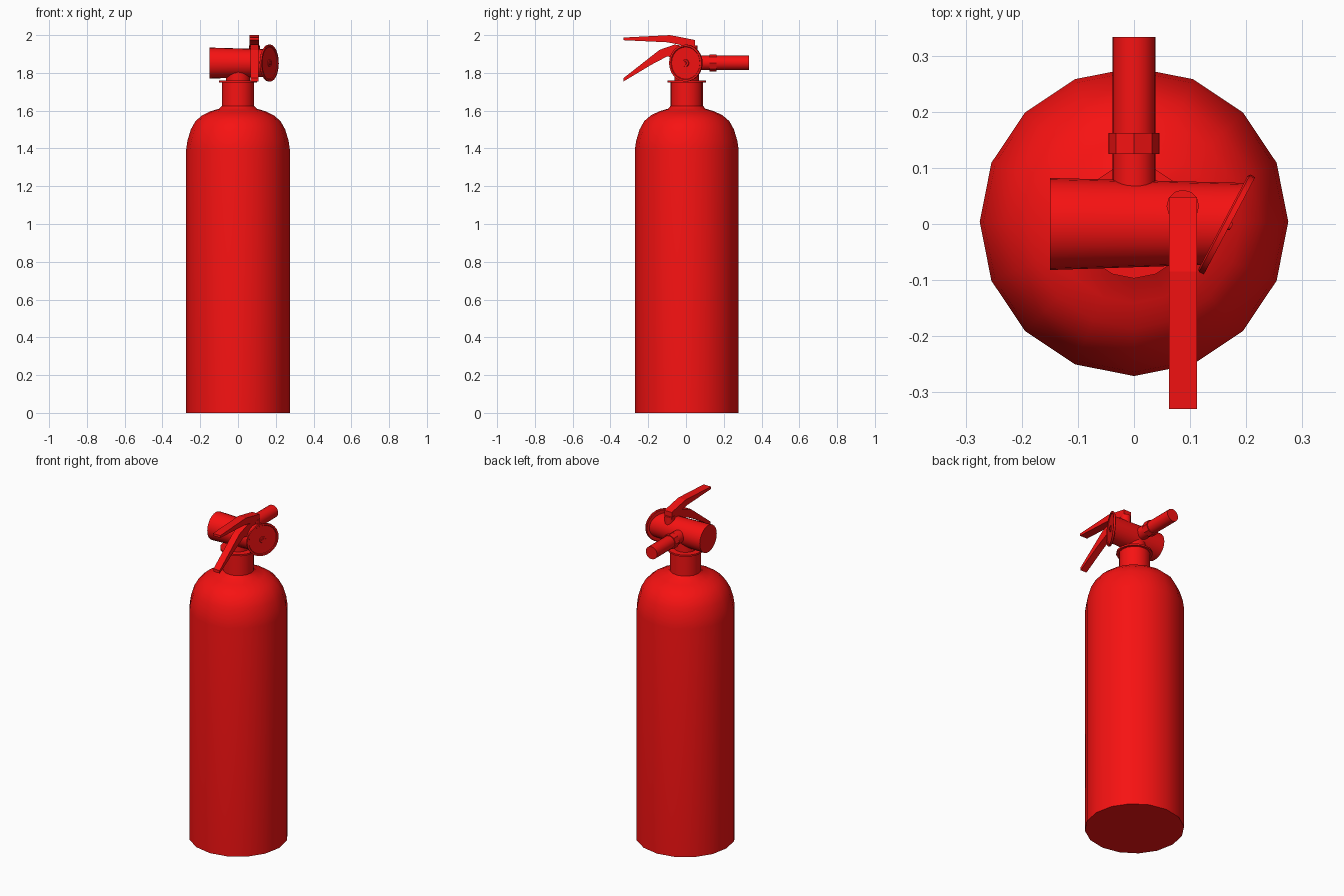
import bpy, bmesh, math
from mathutils import Matrix, Vector

if "Cube" in bpy.data.objects:
    bpy.data.objects.remove(bpy.data.objects["Cube"])

red = bpy.data.materials.new("red_paint")
red.diffuse_color = (0.93, 0.006, 0.006, 1)
red.use_nodes = True
red.node_tree.nodes["Principled BSDF"].inputs["Base Color"].default_value = red.diffuse_color


def finish(name, bm, smooth=True):
    bmesh.ops.recalc_face_normals(bm, faces=bm.faces)
    me = bpy.data.meshes.new(name)
    bm.to_mesh(me)
    bm.free()
    ob = bpy.data.objects.new(name, me)
    bpy.context.collection.objects.link(ob)
    me.materials.append(red)
    if smooth:
        bpy.ops.object.select_all(action='DESELECT')
        ob.select_set(True)
        bpy.context.view_layer.objects.active = ob
        bpy.ops.object.shade_smooth_by_angle(angle=math.radians(35))
    return ob


def lathe(name, profile, segs, origin=(0, 0, 0), axis=(0, 0, 1), smooth=True, end_slope=0):
    """Revolve (radius, height) pairs about an axis and cap both ends."""
    bm = bmesh.new()
    rot = Vector((0, 0, 1)).rotation_difference(Vector(axis)).to_matrix().to_4x4()
    mat = Matrix.Translation(origin) @ rot
    rings = []
    for i, (r, h) in enumerate(profile):
        ring = []
        for k in range(segs):
            a = 2 * math.pi * k / segs
            v = mat @ Vector((r * math.cos(a), r * math.sin(a), h))
            if i == len(profile) - 1:
                v.x += end_slope * (v.y - origin[1])
            ring.append(bm.verts.new(v))
        rings.append(ring)
    for a, b in zip(rings, rings[1:]):
        for k in range(segs):
            j = (k + 1) % segs
            bm.faces.new((a[k], a[j], b[j], b[k]))
    bm.faces.new(rings[0])
    bm.faces.new(rings[-1])
    return finish(name, bm, smooth)


def side_plate(name, outline, x0, x1):
    """Extrude a (y, z) outline along x."""
    bm = bmesh.new()
    f = bm.faces.new([bm.verts.new((x0, y, z)) for y, z in outline])
    ext = bmesh.ops.extrude_face_region(bm, geom=[f])
    vs = [g for g in ext["geom"] if isinstance(g, bmesh.types.BMVert)]
    bmesh.ops.translate(bm, verts=vs, vec=(x1 - x0, 0, 0))
    return finish(name, bm, False)


# Tank with rounded shoulder and neck
lathe("tank", [(.275, 0), (.275, 1.39), (.268, 1.44), (.25, 1.50), (.225, 1.545),
               (.19, 1.575), (.145, 1.597), (.10, 1.61), (.086, 1.625), (.086, 1.752)],
      16, (0, .004, 0))
# Neck flange and the stem that carries the valve
lathe("neck_flange", [(.101, 1.75), (.101, 1.76)], 16, (0, .004, 0))
lathe("valve_stem", [(.064, 1.755), (.064, 1.84)], 16, (0, .004, 0))

# Sideways valve body, its right end cut at a slant
lathe("valve_body", [(.082, -.15), (.073, .162)], 24, (0, 0, 1.852), (1, 0, 0), end_slope=.53)

# Pressure gauge disc with raised rim, hub and needle
normal = Vector((.885, -.467, 0))
gauge_at = Vector((.164, 0, 1.852))
lathe("gauge", [(.094, -.006), (.098, -.003), (.098, .007), (.088, .007), (.085, .003),
                (.022, .003)], 24, gauge_at, normal)
lathe("gauge_hub", [(.02, .002), (.018, .007), (.008, .007), (.007, .011)], 16, gauge_at, normal)

# Discharge nozzle and its hex nut
lathe("nozzle", [(.038, .06), (.038, .333)], 20, (0, 0, 1.853), (0, 1, 0))
lathe("nozzle_nut", [(.045, .125), (.045, .162)], 8, (0, 0, 1.853), (0, 1, 0), smooth=False)

# Squeeze lever, carrying handle and pivot post
side_plate("squeeze_lever", [(-.33, 1.973), (-.33, 1.987), (-.085, 2.0), (.048, 1.974),
                             (.048, 1.93), (.02, 1.935), (-.05, 1.953), (-.10, 1.962)],
           .062, .112)
side_plate("carry_handle", [(-.33, 1.755), (-.33, 1.773), (-.14, 1.922), (-.06, 1.95),
                            (.03, 1.935), (.03, 1.88), (-.06, 1.88), (-.10, 1.887),
                            (-.18, 1.845)],
           .066, .108)
lathe("pivot_post", [(.029, 1.89), (.029, 1.945)], 12, (.087, .032, 0))
